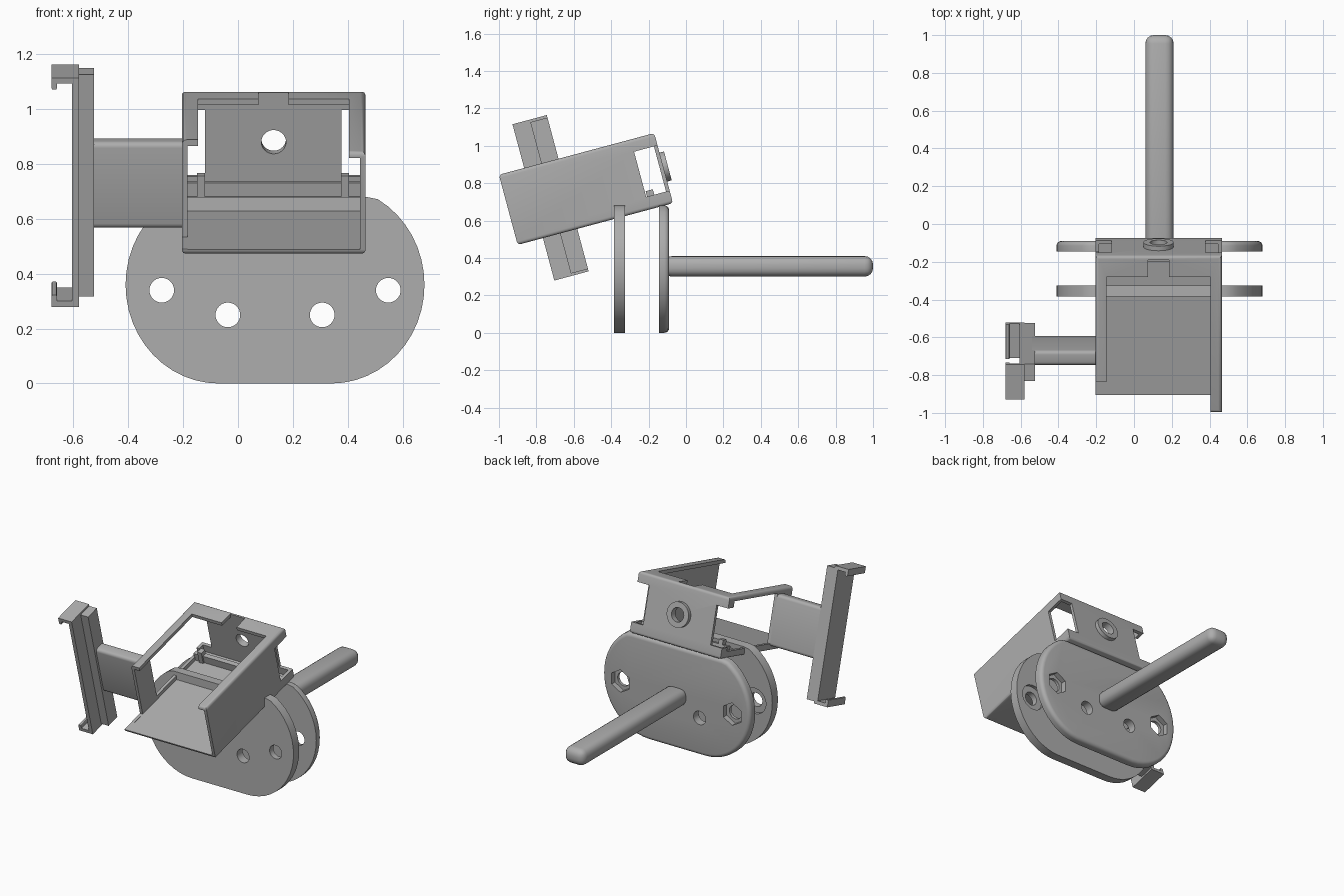
import bpy, bmesh, math
from mathutils import Matrix, Vector

cube = bpy.data.objects.get("Cube")
if cube:
    bpy.data.objects.remove(cube, do_unlink=True)

grey = bpy.data.materials.new("plain grey")
grey.use_nodes = True
colour = (0.42, 0.42, 0.42, 1)
grey.diffuse_color = colour
grey.node_tree.nodes["Principled BSDF"].inputs["Base Color"].default_value = colour

# Frame shared by all the tilted parts
TILT = Matrix.Translation((0, -0.90, 0.47)) @ Matrix.Rotation(math.radians(15), 4, 'X')
UPRIGHT = Matrix.Identity(4)
MID = 0.135


def finish(name, bm, matrix):
    bmesh.ops.recalc_face_normals(bm, faces=bm.faces)
    mesh = bpy.data.meshes.new(name)
    bm.to_mesh(mesh)
    bm.free()
    mesh.materials.append(grey)
    ob = bpy.data.objects.new(name, mesh)
    bpy.context.collection.objects.link(ob)
    ob.matrix_world = matrix
    return ob


def box(name, x, y, z, matrix=TILT, bevel=0, axes="xyz", segments=4):
    """Box between limits, with edges along the chosen axes rounded."""
    bm = bmesh.new()
    bmesh.ops.create_cube(bm, size=1)
    for v in bm.verts:
        v.co = Vector([(a + b) / 2 + c * (b - a) for (a, b), c in zip((x, y, z), v.co)])
    if bevel:
        wanted = []
        for e in bm.edges:
            d = e.verts[0].co - e.verts[1].co
            if "xyz"[max(range(3), key=lambda i: abs(d[i]))] in axes:
                wanted.append(e)
        bmesh.ops.bevel(bm, geom=wanted, offset=bevel, segments=segments,
                        profile=0.5, affect='EDGES', clamp_overlap=True)
    return finish(name, bm, matrix)


def cylinder(name, x, z, radius, y, matrix=UPRIGHT, sides=32):
    """Cylinder running along y."""
    bm = bmesh.new()
    bmesh.ops.create_cone(bm, cap_ends=True, segments=sides, radius1=radius,
                          radius2=radius, depth=y[1] - y[0])
    bmesh.ops.transform(bm, verts=bm.verts, matrix=Matrix.Translation(
        (x, sum(y) / 2, z)) @ Matrix.Rotation(math.pi / 2, 4, 'X'))
    return finish(name, bm, matrix)


def apply(ob, mod):
    bpy.context.view_layer.objects.active = ob
    with bpy.context.temp_override(object=ob, active_object=ob):
        bpy.ops.object.modifier_apply(modifier=mod.name)


def cut(ob, *cutters):
    for c in cutters:
        c.hide_render = True
        bpy.context.view_layer.update()
        mod = ob.modifiers.new("cut", 'BOOLEAN')
        mod.operation = 'DIFFERENCE'
        mod.solver = 'EXACT'
        mod.object = c
        apply(ob, mod)
        bpy.data.objects.remove(c, do_unlink=True)


def plate(name, y, rear_bevel=0):
    """Upright plate with big rounded ends and a flat top."""
    half, r, top = 0.205, 0.34, 0.68
    pts = []
    for i in range(25):
        a = -math.pi / 2 + math.pi * i / 24
        pts.append((half + r * math.cos(a), min(top, 0.36 + 0.36 * math.sin(a))))
    pts += [(-px, pz) for px, pz in reversed(pts)]
    bm = bmesh.new()
    face = bm.faces.new([bm.verts.new((MID + px, y[0], pz)) for px, pz in pts])
    ext = bmesh.ops.extrude_face_region(bm, geom=[face])
    new = [g for g in ext["geom"] if isinstance(g, bmesh.types.BMVert)]
    bmesh.ops.translate(bm, verts=new, vec=(0, y[1] - y[0], 0))
    bmesh.ops.remove_doubles(bm, verts=bm.verts, dist=0.0005)
    if rear_bevel:
        rim = [e for e in bm.edges if all(v.co.y > y[1] - 0.001 for v in e.verts)]
        bmesh.ops.bevel(bm, geom=rim, offset=rear_bevel, segments=4,
                        profile=0.5, affect='EDGES', clamp_overlap=True)
    return finish(name, bm, UPRIGHT)


# Two clamp plates with their bolt holes
front_plate = plate("front_plate", (-0.385, -0.325))
back_plate = plate("back_plate", (-0.145, -0.09), 0.025)
for p in (front_plate, back_plate):
    for side in (-1, 1):
        for dx, z in ((0.413, 0.34), (0.172, 0.25)):
            cut(p, cylinder("hole", MID + side * dx, z, 0.045, (-0.6, 0.2)))
for side in (-1, 1):
    x = MID + side * 0.413
    cut(front_plate, cylinder("recess", x, 0.34, 0.085, (-0.345, -0.28)))
    cut(back_plate, cylinder("nut_pocket", x, 0.34, 0.075, (-0.125, 0.1), sides=6))

# Long handle rod
box("handle_rod", (0.06, 0.21), (-0.12, 1.0), (0.30, 0.41), UPRIGHT, 0.045)

# Tilted open tray, carved from a rounded block
tray = box("tray", (-0.205, 0.465), (0, 0.86), (0, 0.388), TILT, 0.018, "xy")
cut(tray,
    box("inside", (-0.185, 0.445), (-0.1, 0.84), (0.02, 0.365)),
    box("top_opening", (-0.145, 0.405), (-0.1, 0.745), (0.3, 0.5)),
    box("top_notch", (0.075, 0.185), (0.7, 0.838), (0.3, 0.5)),
    box("left_front_gap", (-0.3, -0.14), (-0.1, 0.17), (0.021, 0.5)),
    box("left_side_gap", (-0.3, -0.14), (0.33, 0.80), (0.045, 0.36)),
    box("right_window", (0.378, 0.6), (0.73, 0.95), (0.07, 0.32)),
    box("left_window", (-0.4, -0.12), (0.73, 0.95), (0.07, 0.32)))

# Rib across the tray floor, with end tabs
box("floor_rib", (-0.19, 0.45), (0.745, 0.775), (0.01, 0.07))
for x in (-0.135, 0.39):
    box("rib_tab", (x - 0.015, x + 0.015), (0.735, 0.775), (0.01, 0.10))

# Ring around the hole in the back wall
ring = cylinder("back_ring", 0.13, 0.2, 0.08, (0.85, 0.885), TILT)
for part in (tray, ring):
    cut(part, cylinder("bolt_hole", 0.13, 0.2, 0.045, (0.7, 1.0), TILT))

# Side arm and the tall bracket on its end
box("side_arm", (-0.54, -0.19), (0.25, 0.33), (0.03, 0.355), TILT, 0.02, "x")
box("bracket_web", (-0.585, -0.525), (0.235, 0.33), (-0.222, 0.616))
box("bracket_plate", (-0.605, -0.58), (0.14, 0.33), (-0.235, 0.63))

# Hooks at both ends of the bracket, each with an inward lip
for name, edge, s in (("upper", 0.63, -1), ("lower", -0.235, 1)):
    def span(d):
        return sorted((edge, edge + s * d))
    box(name + "_hook", (-0.68, -0.60), (0.14, 0.33), span(0.022))
    box(name + "_hook_lip", (-0.68, -0.66), (0.14, 0.33), span(0.045), TILT, 0.006, "y", 2)

# Smooth shading with sharp edges kept
bpy.ops.object.select_all(action='DESELECT')
for ob in bpy.context.scene.objects:
    if ob.type == 'MESH':
        ob.select_set(True)
        bpy.context.view_layer.objects.active = ob
bpy.ops.object.shade_smooth_by_angle(angle=math.radians(30))
